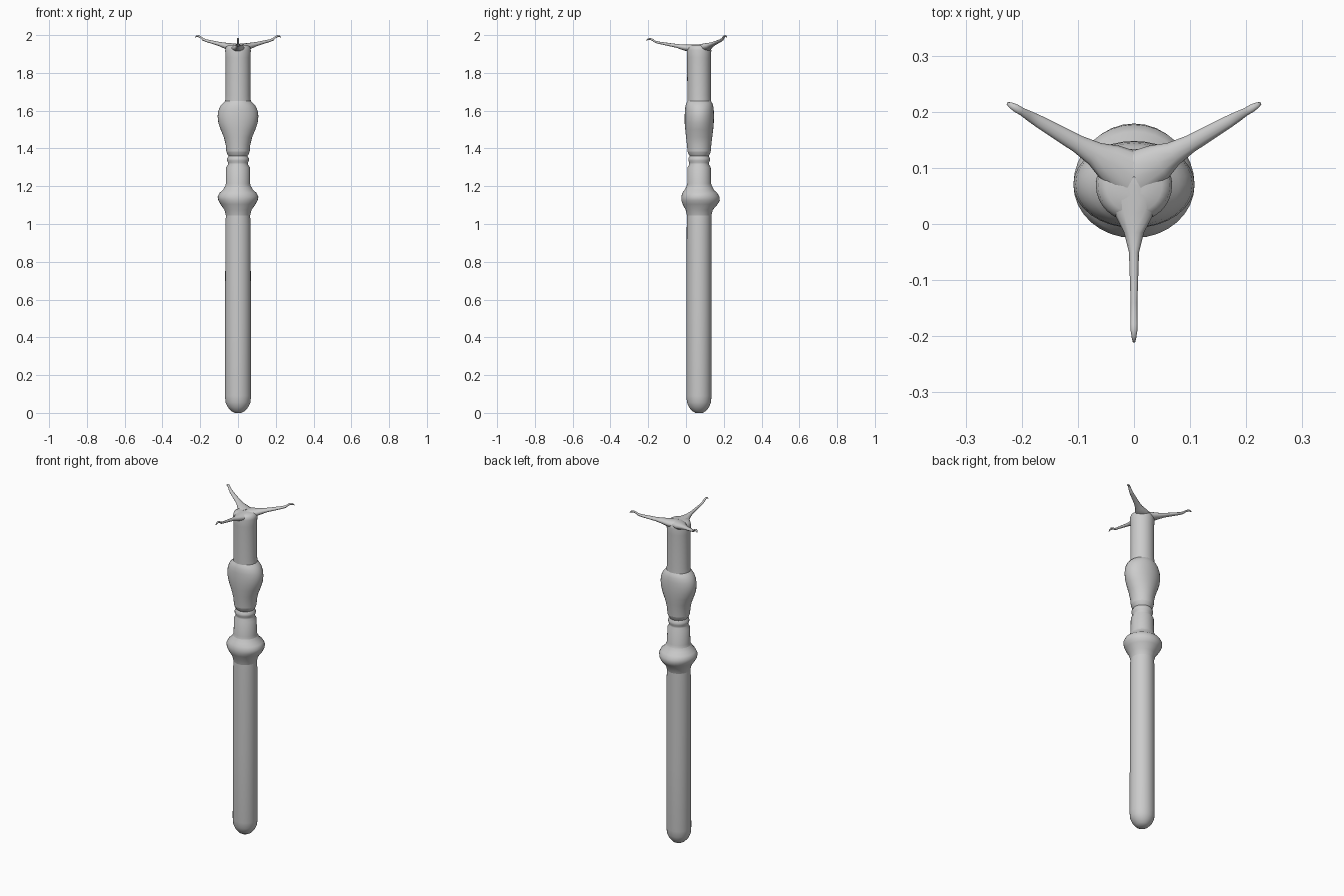
import bpy
import math
from mathutils import Vector

grey = bpy.data.materials.new("plain grey")
grey.diffuse_color = (0.6, 0.6, 0.6, 1)


def loft(name, rings, cap_start=False, cap_end=False):
    """Skin equal-sized rings of points into a smooth surface."""
    n = len(rings[0])
    verts = [p for ring in rings for p in ring]
    faces = []
    for r in range(len(rings) - 1):
        for i in range(n):
            j = (i + 1) % n
            faces.append((r * n + i, r * n + j, (r + 1) * n + j, (r + 1) * n + i))
    if cap_start:
        faces.append(tuple(reversed(range(n))))
    if cap_end:
        faces.append(tuple(range(len(verts) - n, len(verts))))
    mesh = bpy.data.meshes.new(name)
    mesh.from_pydata(verts, [], faces)
    mesh.materials.append(grey)
    obj = bpy.data.objects.new(name, mesh)
    bpy.context.collection.objects.link(obj)
    bpy.ops.object.select_all(action='DESELECT')
    obj.select_set(True)
    bpy.context.view_layer.objects.active = obj
    bpy.ops.object.shade_smooth_by_angle(angle=math.radians(50))
    return obj


def turned(name, profile, **caps):
    """Oval turned part; profile rows are z, half width, front y, back y."""
    rings = []
    for z, rx, y0, y1 in profile:
        cy, ry = (y0 + y1) / 2, (y1 - y0) / 2
        if rx > 0.1 and y1 > 0.16:
            cy = 0.07
        ring = []
        for i in range(32):
            a = math.tau * i / 32
            s = math.sin(a)
            reach = (y1 - cy) if s > 0 else (cy - y0)
            ring.append(Vector((rx * math.cos(a), cy + reach * s, z)))
        rings.append(ring)
    return loft(name, rings, **caps)


def prong(name, start_y, angle, stations):
    """Tapering hooked arm; stations are distance, z, half width, half height."""
    d = Vector((math.cos(angle), math.sin(angle), 0))
    side = Vector((-d.y, d.x, 0))
    rings = []
    for dist, z, w, h in stations:
        c = Vector((0, start_y, z)) + d * dist
        rings.append([c + side * (w * math.cos(math.tau * i / 12))
                      + Vector((0, 0, h * math.sin(math.tau * i / 12))) for i in range(12)])
    return loft(name, rings, True, True)


# Long grip with a rounded foot
turned("grip", [
    (0.0, 0.018, 0.05, 0.088), (0.01, 0.036, 0.032, 0.106),
    (0.03, 0.054, 0.016, 0.122), (0.055, 0.066, 0.005, 0.132),
    (0.09, 0.069, 0.002, 0.135), (0.5, 0.068, 0.003, 0.135),
    (1.0, 0.067, 0.004, 0.134), (1.045, 0.064, 0.005, 0.134)], cap_start=True)

# Flared collar
turned("collar", [
    (1.045, 0.064, 0.005, 0.134), (1.075, 0.072, -0.002, 0.142),
    (1.105, 0.093, -0.018, 0.168), (1.125, 0.104, -0.025, 0.179),
    (1.145, 0.108, -0.025, 0.177), (1.165, 0.098, -0.019, 0.165),
    (1.18, 0.08, -0.008, 0.148), (1.2, 0.068, 0.003, 0.138)])

# Neck with two beads
turned("neck", [
    (1.2, 0.068, 0.003, 0.138), (1.215, 0.064, 0.007, 0.132),
    (1.3, 0.063, 0.008, 0.131), (1.315, 0.053, 0.017, 0.122),
    (1.325, 0.053, 0.017, 0.122), (1.335, 0.058, 0.012, 0.127),
    (1.347, 0.058, 0.012, 0.127), (1.36, 0.05, 0.02, 0.12),
    (1.37, 0.057, 0.013, 0.126), (1.385, 0.062, 0.008, 0.131)])

# Wide oval bulb
turned("bulb", [
    (1.385, 0.062, 0.008, 0.131), (1.42, 0.065, 0.005, 0.134),
    (1.46, 0.075, 0.0, 0.139), (1.5, 0.092, -0.004, 0.144),
    (1.535, 0.104, -0.007, 0.147), (1.57, 0.108, -0.007, 0.148),
    (1.6, 0.104, -0.006, 0.147), (1.625, 0.093, -0.003, 0.144),
    (1.64, 0.08, 0.002, 0.139), (1.65, 0.068, 0.007, 0.133)])

# Upper shaft with a low domed top
turned("upper_shaft", [
    (1.65, 0.068, 0.007, 0.133), (1.68, 0.066, 0.007, 0.132),
    (1.88, 0.066, 0.006, 0.132), (1.92, 0.068, 0.004, 0.134),
    (1.938, 0.064, 0.008, 0.131), (1.947, 0.05, 0.02, 0.118),
    (1.95, 0.02, 0.05, 0.09)], cap_end=True)

# Two rear prongs and one thin front prong
rear = [(0.0, 1.935, 0.045, 0.018), (0.05, 1.937, 0.034, 0.021),
        (0.08, 1.944, 0.022, 0.016), (0.115, 1.953, 0.016, 0.011),
        (0.195, 1.971, 0.011, 0.007), (0.215, 1.978, 0.009, 0.007),
        (0.23, 1.99, 0.007, 0.006), (0.243, 1.995, 0.007, 0.005),
        (0.255, 1.993, 0.005, 0.004), (0.261, 1.988, 0.002, 0.002)]
front = [(0.0, 1.933, 0.055, 0.018), (0.05, 1.931, 0.036, 0.02),
         (0.085, 1.935, 0.018, 0.015), (0.12, 1.943, 0.009, 0.01),
         (0.21, 1.959, 0.006, 0.006), (0.232, 1.964, 0.006, 0.006),
         (0.247, 1.975, 0.006, 0.006), (0.26, 1.98, 0.006, 0.005),
         (0.273, 1.977, 0.004, 0.004), (0.281, 1.972, 0.002, 0.002)]
prong("rear_prong_right", 0.085, math.radians(30), rear)
prong("rear_prong_left", 0.085, math.radians(150), rear)
prong("front_prong", 0.07, math.radians(270), front)
